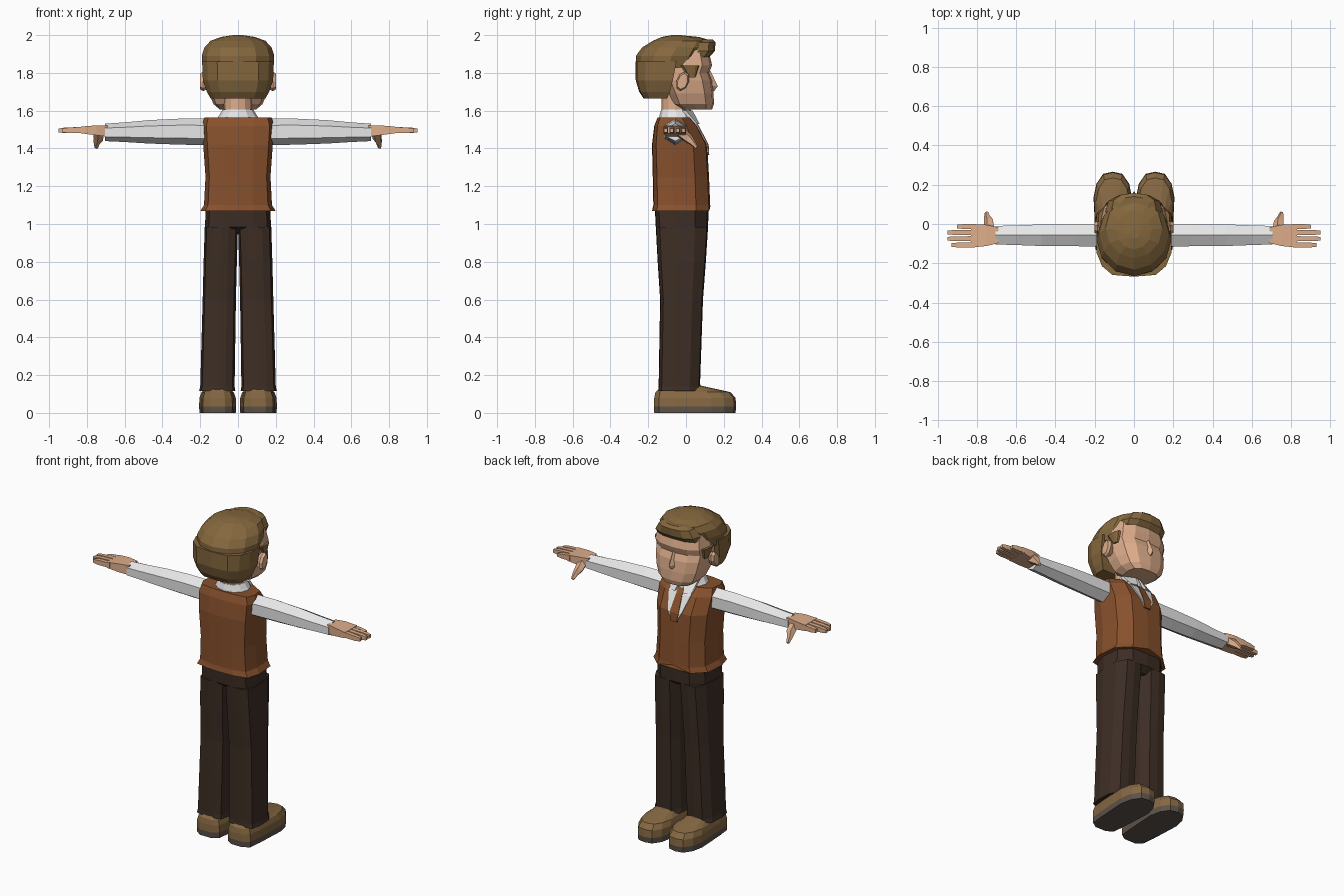
import bpy, bmesh, math
from mathutils import Vector


def material(name, r, g, b):
    m = bpy.data.materials.new(name)
    m.diffuse_color = (r, g, b, 1)
    return m


SKIN = material("skin", 0.73, 0.42, 0.26)
HAIR = material("hair_brown", 0.235, 0.138, 0.048)
SHIRT = material("shirt_white", 0.80, 0.80, 0.80)
VEST = material("vest_rust", 0.245, 0.082, 0.026)
PANTS = material("trouser_brown", 0.046, 0.027, 0.018)
SHOE = material("shoe_tan", 0.235, 0.138, 0.055)
SOLE = material("sole_grey", 0.11, 0.085, 0.068)

# Half outlines (side, depth), from front middle to back middle
BODY = [(0, 1), (.58, .95), (.95, .5), (1, -.3), (.88, -.85), (.45, -.98), (0, -1)]
ROUND = [(0, 1), (.5, .86), (.86, .5), (1, 0), (.86, -.5), (.5, -.86), (0, -1)]
FACE = [(0, 1), (.55, .92), (.9, .6), (1, 0), (.9, -.7), (.5, -1), (0, -1)]
NAPE = [(0, 1), (.6, 1), (1, 1), (1, .1), (.86, -.5), (.58, -.92), (0, -1)]
FOOT = [(0, 1), (.5, .95), (.85, .72), (1, .4), (.9, -.5), (.8, -.88), (.4, -1), (0, -1)]


def loft(name, mats, rings, mat_rule=None):
    """Skin a closed solid through a list of rings of points."""
    bm = bmesh.new()
    rows = [[bm.verts.new(p) for p in ring] for ring in rings]
    n = len(rows[0])
    for a, b in zip(rows, rows[1:]):
        for i in range(n):
            j = (i + 1) % n
            bm.faces.new((a[i], a[j], b[j], b[i]))
    bm.faces.new(rows[0])
    bm.faces.new(rows[-1])
    bmesh.ops.recalc_face_normals(bm, faces=bm.faces)
    if mat_rule:
        for f in bm.faces:
            f.material_index = mat_rule(f.calc_center_median())
    me = bpy.data.meshes.new(name)
    bm.to_mesh(me)
    bm.free()
    for m in mats:
        me.materials.append(m)
    ob = bpy.data.objects.new(name, me)
    bpy.context.collection.objects.link(ob)
    return ob


def level(outline, z, hw, yb, yf, cx=0):
    """Horizontal ring between yb and yf with half width hw."""
    yc, h = (yf + yb) / 2, (yf - yb) / 2
    right = [(cx + hw * u, yc + h * v, z) for u, v in outline]
    left = [(cx - hw * u, yc + h * v, z) for u, v in outline[-2:0:-1]]
    return right + left


def stack(name, mat, outline, table):
    return loft(name, [mat], [level(outline, *row) for row in table])


def across(x, y, z, hy, hz, n=6):
    """Vertical ring facing along x, with a ridge on top when n is 6."""
    off = math.pi / 4 if n == 4 else 0
    k = math.sqrt(2) if n == 4 else 1
    w = k if n == 4 else 1 / math.sin(math.pi / 3)
    return [(x, y + hy * w * math.sin(off + 2 * math.pi * i / n),
             z + hz * k * math.cos(off + 2 * math.pi * i / n)) for i in range(n)]


def tube(name, mat, path, n=5):
    """Tapered limb through (point, radius) pairs, for slanted parts."""
    d = (Vector(path[-1][0]) - Vector(path[0][0])).normalized()
    q = d.to_track_quat('Z', 'Y')
    return loft(name, [mat], [[Vector(p) + q @ Vector((r * math.cos(2 * math.pi * i / n),
                r * math.sin(2 * math.pi * i / n), 0)) for i in range(n)] for p, r in path])


# Vest, with a small notch at the middle of the front hem
vest_rows = [(1.068, .200, -.180, .130), (1.10, .180, -.173, .128), (1.25, .172, -.176, .122),
             (1.42, .184, -.180, .112), (1.52, .190, -.168, .060), (1.565, .178, -.15, .02)]
vest = stack("vest", VEST, BODY, vest_rows)
vest.data.vertices[0].co.z = 1.095


def chest_y(z):
    for a, b in zip(vest_rows, vest_rows[1:]):
        if z <= b[0]:
            return a[3] + (b[3] - a[3]) * (z - a[0]) / (b[0] - a[0])
    return vest_rows[-1][3]


def chest_strip(name, mat, lift, rows):
    rings = []
    for z, hw in rows:
        y = chest_y(z)
        rings.append([(-hw, y + lift, z), (hw, y + lift, z),
                      (hw, y + lift - .009, z), (-hw, y + lift - .009, z)])
    loft(name, [mat], rings)


# Shirt opening, tie and collar
chest_strip("shirt_front", SHIRT, .004,
            [(1.37, .018), (1.42, .046), (1.52, .075), (1.565, .085)])
chest_strip("tie", VEST, .008,
            [(1.365, .02), (1.42, .03), (1.52, .02), (1.545, .024), (1.565, .022)])
stack("collar", SHIRT, ROUND, [(1.54, .125, -.145, .045), (1.575, .10, -.14, .04),
                               (1.605, .082, -.132, .025)])
for s in (-1, 1):
    loft("collar_flap", [SHIRT], [
        [(s * .012, .035, 1.60), (s * .085, .0, 1.60), (s * .085, -.02, 1.60), (s * .012, .01, 1.60)],
        [(s * .03, .072, 1.53), (s * .075, .06, 1.53), (s * .075, .04, 1.53), (s * .03, .04, 1.53)]])

# Neck, head, nose
stack("neck", SKIN, ROUND, [(1.56, .075, -.13, .015), (1.70, .075, -.13, .02)])
head = stack("head", SKIN, FACE, [(1.605, .095, -.02, .138), (1.635, .13, -.065, .148),
             (1.69, .152, -.09, .146), (1.76, .166, -.12, .138), (1.80, .168, -.12, .122),
             (1.84, .170, -.12, .138), (1.92, .155, -.12, .12)])
loft("nose", [SKIN], [[(-.03, .12, 1.705), (0, .15, 1.705), (.03, .12, 1.705)],
                      [(-.028, .125, 1.73), (0, .168, 1.73), (.028, .125, 1.73)],
                      [(-.012, .11, 1.81), (0, .13, 1.81), (.012, .11, 1.81)]])

# Hair: crown, back mass and swept fringe
stack("hair_crown", HAIR, ROUND, [(1.825, .186, -.265, .07), (1.89, .192, -.265, .112),
      (1.935, .178, -.232, .135), (1.97, .145, -.175, .135), (1.99, .09, -.13, .07),
      (2.0, .025, -.075, -.03)])
stack("hair_back", HAIR, NAPE, [(1.665, .145, -.225, -.10), (1.70, .165, -.248, -.085),
      (1.76, .186, -.266, -.07), (1.86, .19, -.268, -.05)])
stack("hair_fringe", HAIR, FACE, [(1.885, .145, -.02, .125), (1.915, .145, -.02, .152),
      (1.962, .115, -.02, .157), (1.978, .08, -.04, .14)])

for s in (-1, 1):
    # Sideburn and ear
    stack("sideburn", HAIR, FACE, [(1.775, .016, .015, .05, s * .156),
                                   (1.84, .024, -.03, .07, s * .158)])
    ear = []
    for x, k in ((.155, .7), (.185, 1), (.2, .8)):
        ear.append([(s * x, -.018 + k * (.034 * math.cos(a) + .012 * math.sin(a)),
                     1.755 + k * .052 * math.sin(a))
                    for a in [math.pi * i / 4 for i in range(8)]])
    loft("ear", [SKIN], ear)

    # Sleeve and cuff
    loft("sleeve", [SHIRT], [across(s * x, -.057, z, hy, hz) for x, z, hy, hz in
         ((.13, 1.487, .058, .07), (.30, 1.489, .056, .069), (.47, 1.488, .055, .062),
          (.60, 1.486, .05, .052), (.705, 1.485, .047, .046))])

    # Palm, four fingers and thumb
    loft("palm", [SKIN], [across(s * x, y, z, hy, hz, 4) for x, y, z, hy, hz in
         ((.69, -.057, 1.492, .04, .03), (.75, -.058, 1.496, .054, .026),
          (.83, -.06, 1.498, .06, .018))])
    for y, tip in ((-.013, .90), (-.043, .95), (-.075, .95), (-.107, .93)):
        loft("finger", [SKIN], [across(s * .81, y, 1.499, .013, .016, 4),
                                across(s * (tip - .03), y, 1.496, .012, .014, 4),
                                across(s * tip, y, 1.495, .009, .01, 4)])
    tube("thumb", SKIN, [((s * .735, -.035, 1.49), .03), ((s * .738, .012, 1.452), .026),
                         ((s * .747, .035, 1.43), .017), ((s * .75, .057, 1.405), .01)])

    # Trouser leg, sock
    stack("trouser_leg", PANTS, BODY, [
        (.115, .096, -.148, .078, s * .110), (.14, .091, -.145, .074, s * .109),
        (.60, .088, -.137, .090, s * .099), (.80, .088, -.150, .105, s * .094),
        (.985, .088, -.160, .117, s * .088)])
    stack("sock", VEST, ROUND, [(.10, .06, -.10, .10, s * .108), (.16, .05, -.10, .07, s * .108)])

    # Shoe with a grey sole band
    loft("shoe", [SHOE, SOLE], [level(FOOT, z, hw, yb, yf, s * .108) for z, hw, yb, yf in
         ((0, .096, -.168, .262), (.035, .098, -.17, .266), (.08, .096, -.168, .262),
          (.11, .085, -.162, .235), (.122, .07, -.15, .18), (.145, .055, -.12, .075))],
         lambda c: 1 if c.z < .035 else 0)

# Hips joining both legs
stack("trouser_hips", PANTS, BODY, [(.955, .10, -.12, .08), (.985, .174, -.160, .117),
                                   (1.10, .172, -.166, .120)])
